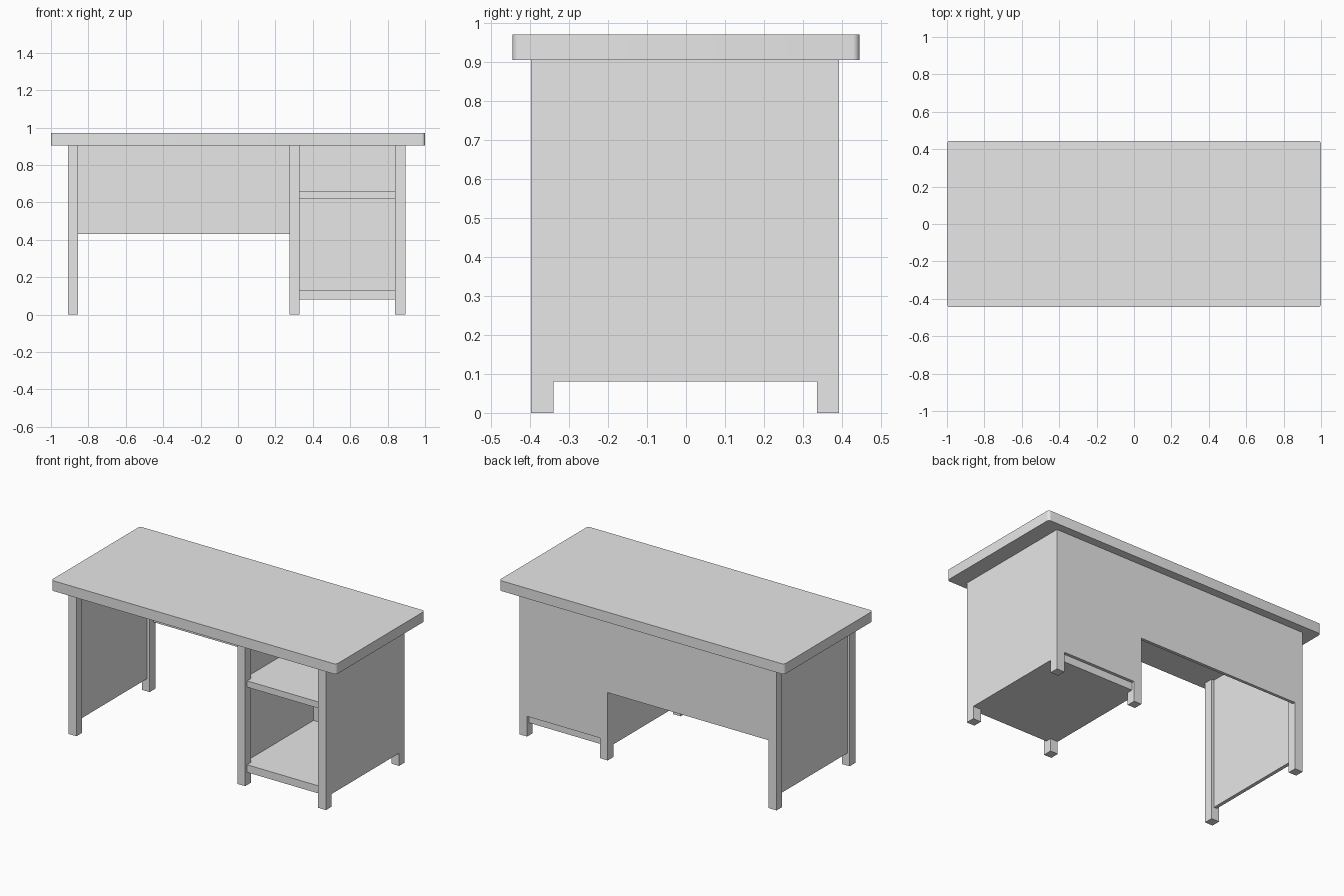
import bpy
import bmesh

if "Cube" in bpy.data.objects:
    bpy.data.objects.remove(bpy.data.objects["Cube"])

grey = bpy.data.materials.new("plain grey")
grey.diffuse_color = (0.8, 0.8, 0.8, 1)
grey.use_nodes = True
grey.node_tree.nodes["Principled BSDF"].inputs["Base Color"].default_value = grey.diffuse_color


def box(name, x, y, z, corner=0.0):
    """Axis-aligned box from (min, max) ranges, optionally with rounded vertical corners."""
    bm = bmesh.new()
    bmesh.ops.create_cube(bm, size=1)
    for v in bm.verts:
        v.co = [r[0] + (c + 0.5) * (r[1] - r[0]) for c, r in zip(v.co, (x, y, z))]
    if corner:
        upright = [e for e in bm.edges
                   if abs(e.verts[0].co.z - e.verts[1].co.z) > 0.01]
        bmesh.ops.bevel(bm, geom=upright, offset=corner, segments=5,
                        profile=0.5, affect='EDGES')
    mesh = bpy.data.meshes.new(name)
    bm.to_mesh(mesh)
    bm.free()
    mesh.materials.append(grey)
    obj = bpy.data.objects.new(name, mesh)
    bpy.context.collection.objects.link(obj)
    return obj


UNDER = 0.905            # underside of the desk top
LOW = 0.08               # bottom of side panels
FRONT = (-0.397, -0.34)  # depth range of the front legs
BACK = (0.336, 0.392)    # depth range of the back legs
SPAN = (FRONT[1], BACK[0])
LEGS = {"left": (-0.91, -0.855), "middle": (0.275, 0.328), "right": (0.84, 0.895)}

# Desk top with rounded corners
top = box("desk_top", (-1, 1), (-0.445, 0.445), (UNDER, 0.97), corner=0.018)
bpy.context.view_layer.objects.active = top
top.select_set(True)
bpy.ops.object.shade_smooth_by_angle()

# Six legs
for side, x in LEGS.items():
    box(f"{side}_front_leg", x, FRONT, (0, UNDER))
    box(f"{side}_back_leg", x, BACK, (0, UNDER))

# Side panels: recessed on the left, flush with the legs elsewhere
box("left_panel", (-0.895, -0.873), SPAN, (LOW, UNDER))
box("divider_panel", (0.275, 0.295), SPAN, (LOW, UNDER))
box("right_panel", (0.875, 0.895), SPAN, (LOW, UNDER))

# Back panels, flush with the back of the legs
box("modesty_panel", (-0.855, 0.275), (0.373, 0.392), (0.43, UNDER))
box("cabinet_back", (0.328, 0.84), (0.373, 0.392), (0.128, UNDER))

# Cabinet shelves: wide between the panels, narrower tongues between the legs
for name, z in (("bottom_shelf", (LOW, 0.128)), ("upper_shelf", (0.62, 0.66))):
    box(name, (0.295, 0.875), SPAN, z)
    box(name + "_front_edge", (0.328, 0.84), (-0.377, SPAN[0]), z)
    box(name + "_back_edge", (0.328, 0.84), (SPAN[1], 0.373), z)
